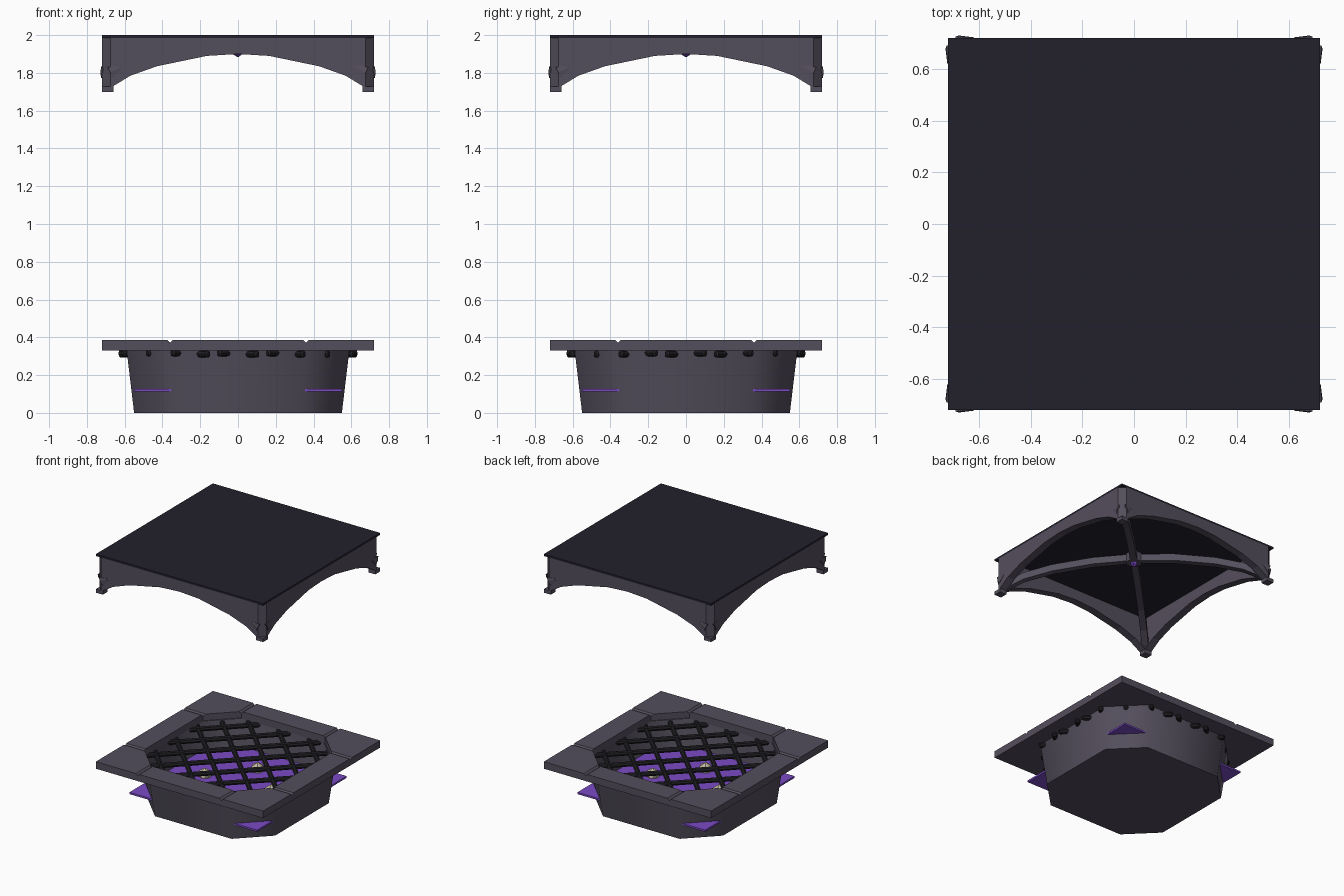
import bpy, bmesh
from math import radians, sqrt, pi
from mathutils import Matrix

cube = bpy.data.objects.get("Cube")
if cube:
    bpy.data.objects.remove(cube, do_unlink=True)


def material(name, rgb):
    m = bpy.data.materials.new(name)
    m.use_nodes = True
    m.diffuse_color = (*rgb, 1)
    bsdf = m.node_tree.nodes["Principled BSDF"]
    bsdf.inputs["Base Color"].default_value = (*rgb, 1)
    bsdf.inputs["Roughness"].default_value = 0.8
    return m


STONE = material("grey stone", (0.088, 0.077, 0.108))
ROOF = material("dark roof", (0.016, 0.015, 0.025))
IRON = material("black iron", (0.014, 0.013, 0.017))
PURPLE = material("purple liquid", (0.20, 0.07, 0.56))
BONE = material("pale bone", (0.50, 0.46, 0.33))


def finish(name, bm, mat, matrix=None):
    """Turn a bmesh into a named object."""
    if matrix:
        bm.transform(matrix)
    bmesh.ops.recalc_face_normals(bm, faces=bm.faces)
    me = bpy.data.meshes.new(name)
    bm.to_mesh(me)
    bm.free()
    me.materials.append(mat)
    ob = bpy.data.objects.new(name, me)
    bpy.context.collection.objects.link(ob)
    return ob


def turn(i):
    return Matrix.Rotation(i * pi / 2, 4, 'Z')


def prism(points, low, high, axis='z'):
    """Extrude a flat outline along z, or an x-z outline along y."""
    bm = bmesh.new()
    place = (lambda p, h: (p[0], p[1], h)) if axis == 'z' else (lambda p, h: (p[0], h, p[1]))
    a = [bm.verts.new(place(p, low)) for p in points]
    b = [bm.verts.new(place(p, high)) for p in points]
    bm.faces.new(a)
    bm.faces.new(b)
    for i in range(len(a)):
        j = (i + 1) % len(a)
        bm.faces.new((a[i], a[j], b[j], b[i]))
    return bm


def groove(bm, top, at):
    """Chamfer the upper joint edges so neighbouring blocks form a V groove."""
    edges = []
    for e in bm.edges:
        p, q = (v.co for v in e.verts)
        if min(p.z, q.z) > top - 1e-4 and any(
                abs(abs(p[k]) - at) < 1e-4 and abs(p[k] - q[k]) < 1e-4 for k in (0, 1)):
            edges.append(e)
    bmesh.ops.bevel(bm, geom=edges, offset=0.015, segments=1, affect='EDGES')


def octagon(half, cut):
    quarter = [(half, -cut), (half, cut)]
    ring = []
    for _ in range(4):
        ring += quarter
        quarter = [(-y, x) for x, y in quarter]
    return ring


# --- Basin: eight-sided tapering bowl with an inner wall and floor
bm = bmesh.new()
levels = [(0.55, 0.33, 0), (0.59, 0.36, 0.335), (0.56, 0.345, 0.335), (0.52, 0.315, 0.05)]
rings = [[bm.verts.new((x, y, z)) for x, y in octagon(h, c)] for h, c, z in levels]
bm.faces.new(rings[0])
bm.faces.new(rings[-1])
for lo, hi in zip(rings, rings[1:]):
    for i in range(8):
        j = (i + 1) % 8
        bm.faces.new((lo[i], lo[j], hi[j], hi[i]))
basin = finish("basin", bm, STONE)
bpy.context.view_layer.objects.active = basin
basin.select_set(True)
bpy.ops.object.shade_smooth_by_angle(angle=radians(50))
basin.select_set(False)

# --- Rim: four side blocks and four corner blocks
E, G, N = 0.72, 0.36, 0.555
TOP = 0.385
for i in range(4):
    bm = prism([(-G, -E), (G, -E), (G, -N), (-G, -N)], 0.33, TOP)
    groove(bm, TOP, G)
    finish("rim_side", bm, STONE, turn(i))
    bm = prism([(G, E), (G, N), (N, G), (E, G), (E, E)], 0.33, TOP)
    groove(bm, TOP, G)
    finish("rim_corner", bm, STONE, turn(i))

# --- Liquid: square sheet whose corners pierce the basin wall
L = 0.55
finish("liquid", prism([(-L, -L), (L, -L), (L, L), (-L, L)], 0.113, 0.127), PURPLE)

# --- Floating bones
for i in range(4):
    bm = bmesh.new()
    bmesh.ops.create_icosphere(bm, subdivisions=1, radius=0.055)
    finish("bone", bm, BONE, turn(i) @ Matrix.Translation((0.27, 0.02, 0.135)))

# --- Grate: diagonal bars running out through the wall
for side in (1, -1):
    for k in range(-3, 4):
        off = k * 0.184
        length = 2 * min(0.68, 0.885 - abs(off))
        bm = bmesh.new()
        bmesh.ops.create_cone(bm, cap_ends=True, segments=8, radius1=0.019,
                              radius2=0.019, depth=length)
        ends = [e for e in bm.edges if abs(e.verts[0].co.z - e.verts[1].co.z) < 1e-5]
        bmesh.ops.bevel(bm, geom=ends, offset=0.009, segments=1, affect='EDGES')
        finish("grate_bar", bm, IRON,
               Matrix.Translation((0, 0, 0.314 + side * 0.003))
               @ Matrix.Rotation(side * pi / 4, 4, 'Z')
               @ Matrix.Translation((0, off, 0)) @ Matrix.Rotation(pi / 2, 4, 'Y'))

# --- Roof slab
finish("roof_slab", prism([(-E, -E), (E, -E), (E, E), (-E, E)], 1.985, 2.0), ROOF)

# --- Arched side panels, corner posts, feet and studs
P = 0.66
half_arch = [(P, 1.73), (0.57, 1.785), (0.43, 1.835), (0.165, 1.89)]
arch = half_arch + [(0, 1.9)] + [(-x, z) for x, z in reversed(half_arch)]
outline = arch + [(-P, 1.985), (P, 1.985)]
C = 0.675
for i in range(4):
    finish("arch_panel", prism(outline, -E, -P, 'y'), STONE, turn(i))
    finish("corner_post", prism([(P, P), (E, P), (E, C), (C, E), (P, E)], 1.7, 1.985),
           STONE, turn(i))
    finish("corner_foot", prism([(P, P), (E, P), (E, E), (P, E)], 1.7, 1.728),
           STONE, turn(i))
    for s in (1, -1):
        bm = bmesh.new()
        bmesh.ops.create_cone(bm, cap_ends=True, segments=6, radius1=0.037,
                              radius2=0.01, depth=0.06)
        finish("stud", bm, STONE, turn(i) @ Matrix.Translation((s * 0.65, -E, 1.815))
               @ Matrix.Diagonal((1, 0.25, 1, 1)) @ Matrix.Rotation(-s * radians(65), 4, 'Y'))

# --- Vault ribs from each corner to the centre boss
rib_low = [(0, 1.925), (0.3, 1.91), (0.6, 1.865), (0.8, 1.81), (0.94, 1.74)]
rib = rib_low + [(x, z + 0.055) for x, z in reversed(rib_low)]
for i in range(4):
    finish("vault_rib", prism(rib, -0.025, 0.025, 'y'), STONE,
           turn(i) @ Matrix.Rotation(pi / 4, 4, 'Z'))

finish("centre_boss", prism(octagon(0.055, 0.023), 1.915, 1.985), STONE)
bm = bmesh.new()
bmesh.ops.create_icosphere(bm, subdivisions=1, radius=0.03)
finish("centre_gem", bm, PURPLE, Matrix.Translation((0, 0, 1.912)))
